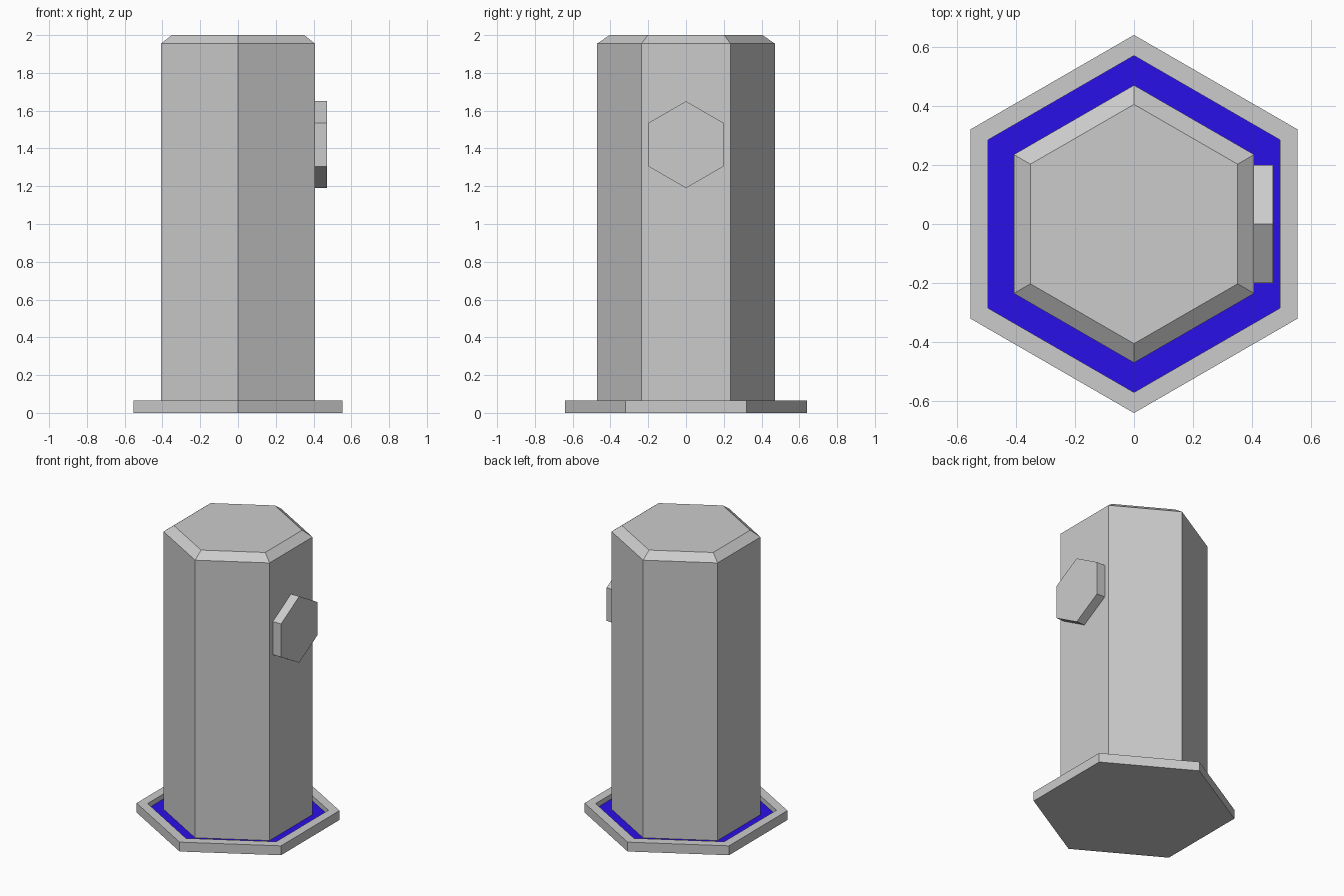
import bpy, bmesh
from math import cos, sin, pi

if "Cube" in bpy.data.objects:
    bpy.data.objects.remove(bpy.data.objects["Cube"])


def hex_lathe(name, rings, start=pi / 2):
    """Six-sided solid from (corner radius, height) rings, capped at both ends."""
    bm = bmesh.new()
    loops = [[bm.verts.new((r * cos(start + i * pi / 3), r * sin(start + i * pi / 3), z))
              for i in range(6)] for r, z in rings]
    for a, b in zip(loops, loops[1:]):
        for i in range(6):
            j = (i + 1) % 6
            bm.faces.new((a[i], a[j], b[j], b[i]))
    bm.faces.new(loops[0][::-1])
    bm.faces.new(loops[-1])
    mesh = bpy.data.meshes.new(name)
    bm.to_mesh(mesh)
    bm.free()
    obj = bpy.data.objects.new(name, mesh)
    bpy.context.collection.objects.link(obj)
    return obj


blue = bpy.data.materials.new("blue_floor")
blue.diffuse_color = (0.023, 0.005, 0.8, 1)
blue.use_nodes = True
blue.node_tree.nodes["Principled BSDF"].inputs["Base Color"].default_value = blue.diffuse_color
grey = bpy.data.materials.new("plain_grey")
grey.diffuse_color = (0.8, 0.8, 0.8, 1)
grey.use_nodes = True
grey.node_tree.nodes["Principled BSDF"].inputs["Base Color"].default_value = grey.diffuse_color

# Base tray with raised rim; the recessed floor (last face) is blue
base = hex_lathe("base_tray", [(0.64, 0), (0.64, 0.065), (0.57, 0.065), (0.57, 0.03)])
base.data.materials.append(grey)
base.data.materials.append(blue)
base.data.polygons[-1].material_index = 1

# Column with chamfered top, sunk slightly into the tray
hex_lathe("column", [(0.47, 0.02), (0.47, 1.955), (0.405, 2.0)])

# Hexagonal button on the right face, turned to point along +x
button = hex_lathe("side_button", [(0.23, 0), (0.23, 0.07)], start=0)
button.rotation_euler = (0, pi / 2, 0)
button.location = (0.4, 0, 1.42)
